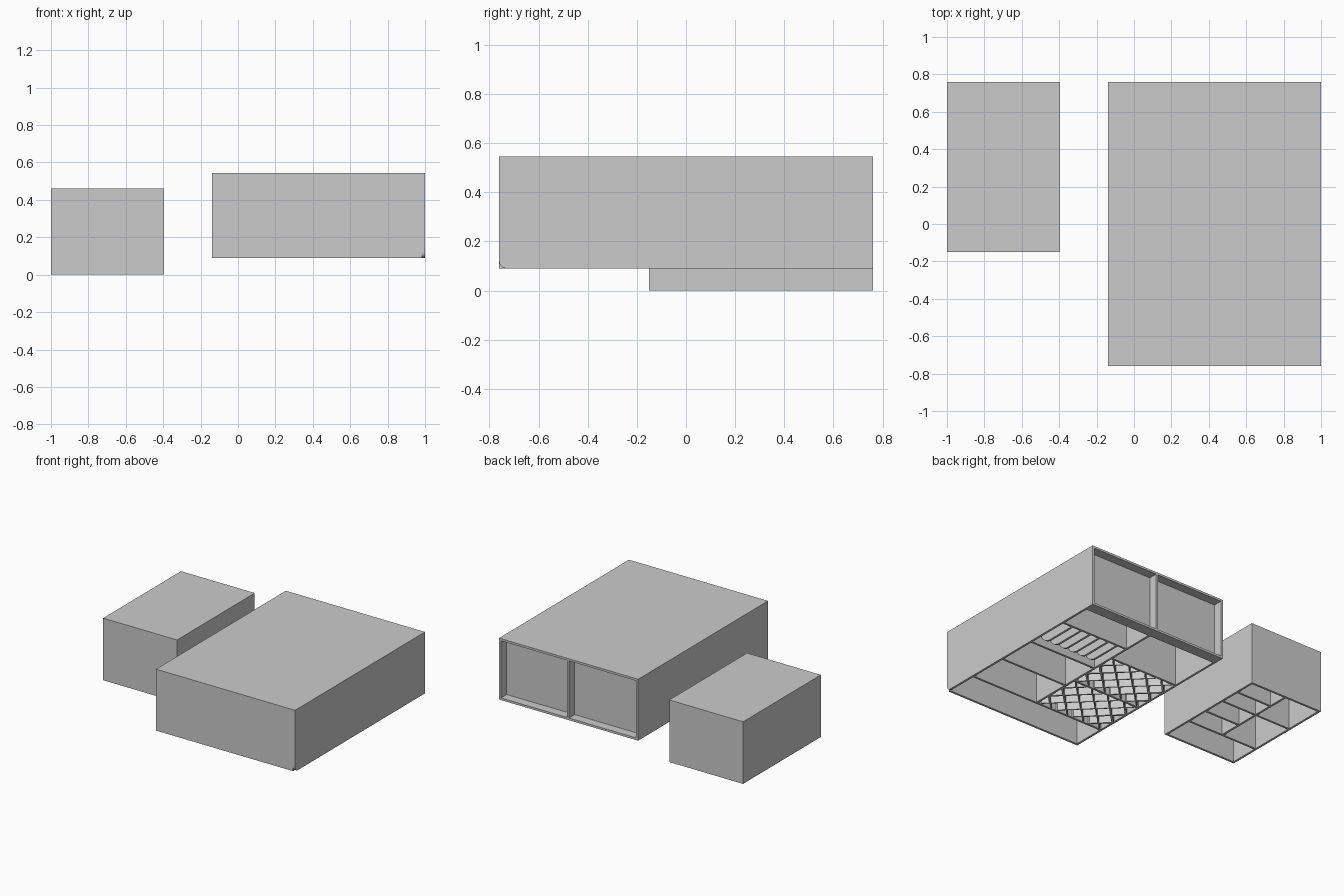
import bpy, bmesh, math

if "Cube" in bpy.data.objects:
    bpy.data.objects.remove(bpy.data.objects["Cube"])

T = 0.016   # board thickness


def box(name, x0, x1, y0, y1, z0, z1):
    bm = bmesh.new()
    bmesh.ops.create_cube(bm, size=1)
    for v in bm.verts:
        v.co.x = x0 + (v.co.x + 0.5) * (x1 - x0)
        v.co.y = y0 + (v.co.y + 0.5) * (y1 - y0)
        v.co.z = z0 + (v.co.z + 0.5) * (z1 - z0)
    return finish(name, bm)


def finish(name, bm):
    me = bpy.data.meshes.new(name)
    bmesh.ops.recalc_face_normals(bm, faces=bm.faces)
    bm.to_mesh(me)
    bm.free()
    ob = bpy.data.objects.new(name, me)
    bpy.context.collection.objects.link(ob)
    return ob


def plate_yz(name, x, y0, y1, z0, z1, r):
    """Board across x with its lower front corner rounded."""
    pts = [(y1, z0), (y1, z1), (y0, z1)]
    pts += [(y0 + r - r * math.cos(a), z0 + r - r * math.sin(a))
            for a in (i * math.pi / 16 for i in range(9))]
    bm = bmesh.new()
    f = bm.faces.new([bm.verts.new((x - T / 2, y, z)) for y, z in pts])
    ext = bmesh.ops.extrude_face_region(bm, geom=[f])["geom"]
    bmesh.ops.translate(bm, vec=(T, 0, 0), verts=[g for g in ext if isinstance(g, bmesh.types.BMVert)])
    return finish(name, bm)


def wall_x(name, y, x0, x1, z0, z1):
    return box(name, x0, x1, y - T / 2, y + T / 2, z0, z1)


def wall_y(name, x, y0, y1, z0, z1):
    return box(name, x - T / 2, x + T / 2, y0, y1, z0, z1)


def lattice(name, x0, x1, y0, y1, z0, z1, pitch):
    """Diagonal slats clipped to a rectangular bay."""
    bm = bmesh.new()
    h = T / 2 * math.sqrt(2)
    cx, cy = (x0 + x1) / 2, (y0 + y1) / 2
    a, b = (x1 - x0) / 2, (y1 - y0) / 2
    n = int((a + b) / pitch) + 1
    for s in (1, -1):
        for k in range(-n, n):
            c = (k + 0.5) * pitch
            lo, hi = max(-a, -b - c), min(a, b - c)   # line y = x + c
            if hi - lo < 0.03:
                continue
            quad = [(lo, lo + c - h), (hi, hi + c - h), (hi, hi + c + h), (lo, lo + c + h)]
            f = bm.faces.new([bm.verts.new((cx + s * x, cy + max(-b, min(b, y)), z0)) for x, y in quad])
            ext = bmesh.ops.extrude_face_region(bm, geom=[f])["geom"]
            bmesh.ops.translate(bm, vec=(0, 0, z1 - z0),
                                verts=[g for g in ext if isinstance(g, bmesh.types.BMVert)])
    return finish(name, bm)


# Large cabinet shell
X0, X1, Y0, Y1, Z0, Z1 = -0.14, 1.0, -0.76, 0.76, 0.09, 0.545
ZT = Z1 - T
box("large_top", X0, X1, Y0, Y1, ZT, Z1)
plate_yz("large_right_side", X1 - T / 2, Y0, Y1, Z0, ZT, 0.03)
wall_y("large_left_side", X0 + T / 2, Y0, Y1, Z0, ZT)
wall_x("large_front", Y0 + T / 2, X0 + T, X1 - T, Z0, ZT)

# Recessed back with centre post and sill
xi0, xi1, xm = X0 + T, X1 - T, 0.435
yb = Y1 - 0.075
wall_x("back_panel", yb, xi0, xi1, Z0, ZT)
wall_y("back_post", xm, yb + T / 2, Y1, Z0 + T, ZT)
box("back_sill", xi0, xi1, yb + T / 2, Y1, Z0, Z0 + T)

# Large cabinet dividers
ya, yr = -0.50, (-0.195, 0.105, 0.44)
wall_x("front_divider", ya, xi0, xi1, Z0, ZT)
wall_y("middle_divider", xm, ya + T / 2, yb - T / 2, Z0, ZT)
for i, y in enumerate(yr):
    wall_x(f"right_shelf_{i}", y, xm + T / 2, xi1, Z0, ZT)
yl = (-0.11, 0.28)
for i, y in enumerate(yl):
    wall_x(f"left_shelf_{i}", y, xi0, xm - T / 2, Z0, ZT)

# Upright slot fins with rounded corners
for i in range(1, 7):
    plate_yz(f"slot_fin_{i}", xm + (xi1 - xm) * i / 7, yr[1] + T / 2, yr[2] - T / 2, Z0, ZT, 0.1)

# Diamond racks
for i, (p, q) in enumerate(((ya, yl[0]), yl)):
    lattice(f"diamond_rack_{i}", xi0, xm - T / 2, p + T / 2, q - T / 2, Z0, ZT, 0.14)

# Small cabinet shell
A0, A1, B0, B1, C1 = -1.0, -0.395, -0.15, 0.76, 0.46
CT = C1 - T
box("small_top", A0, A1, B0, B1, CT, C1)
for n, x in (("left", A0 + T / 2), ("right", A1 - T / 2)):
    wall_y(f"small_{n}_side", x, B0, B1, 0, CT)
for n, y in (("front", B0 + T / 2), ("back", B1 - T / 2)):
    wall_x(f"small_{n}", y, A0 + T, A1 - T, 0, CT)

# Small cabinet dividers
am, bf = (A0 + A1) / 2, 0.09
wall_x("small_front_divider", bf, A0 + T, A1 - T, 0, CT)
wall_y("small_middle_divider", am, bf + T / 2, B1 - T, 0, CT)
for i, y in enumerate((0.265, 0.44, 0.595)):
    wall_x(f"small_right_shelf_{i}", y, am + T / 2, A1 - T, 0, CT)
wall_x("small_left_shelf", 0.44, A0 + T, am - T / 2, 0, CT)
